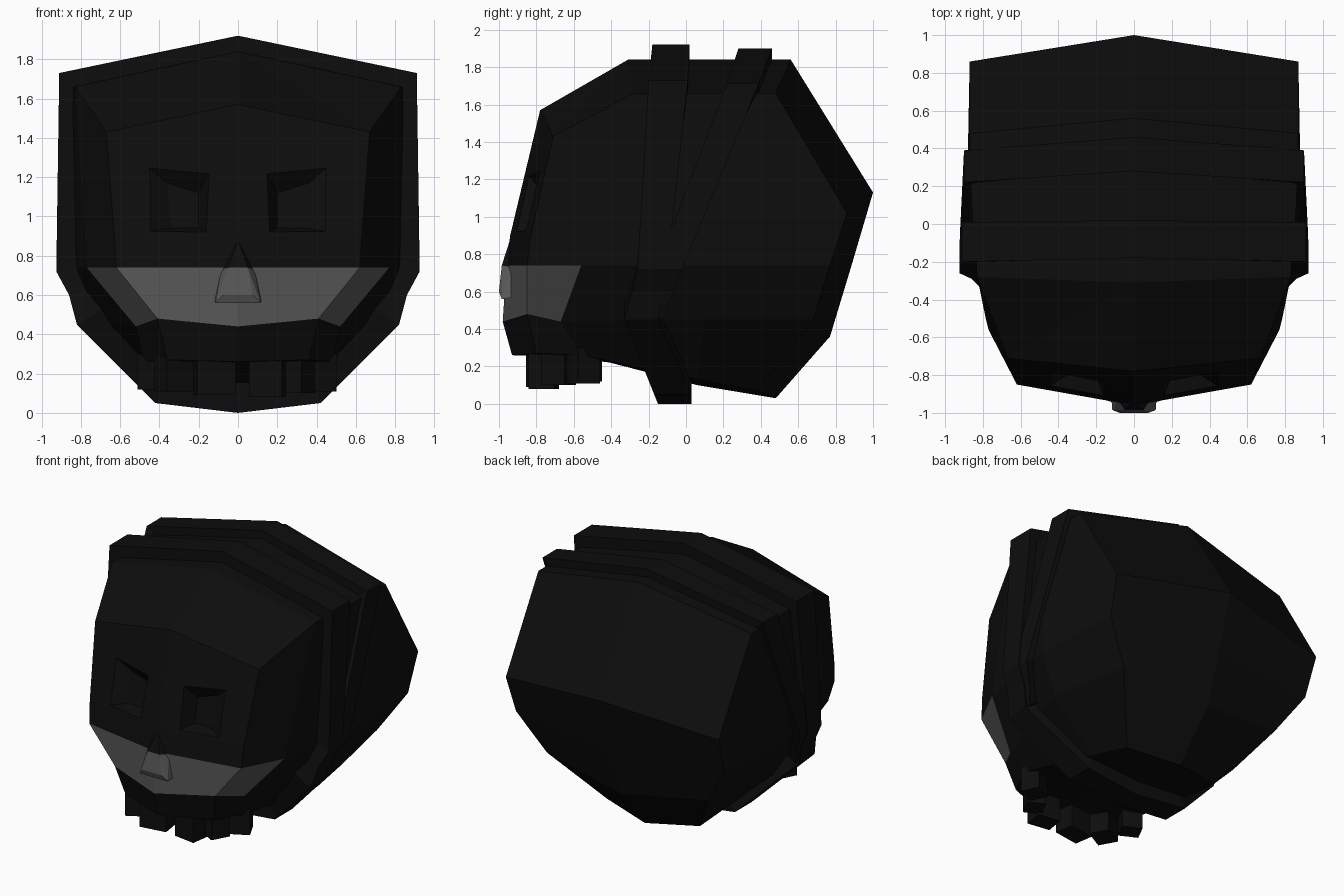
import bpy, bmesh
from mathutils import Vector, Matrix

if "Cube" in bpy.data.objects:
    bpy.data.objects.remove(bpy.data.objects["Cube"])


def material(name, v):
    m = bpy.data.materials.new(name)
    m.diffuse_color = (v, v, v, 1)
    m.use_nodes = True
    m.node_tree.nodes["Principled BSDF"].inputs["Base Color"].default_value = m.diffuse_color
    return m


BLACK = material("black", 0.004)
GREY = material("grey", 0.10)


def finish(name, bm, mats=(BLACK,)):
    bmesh.ops.recalc_face_normals(bm, faces=bm.faces[:])
    me = bpy.data.meshes.new(name)
    bm.to_mesh(me)
    bm.free()
    for m in mats:
        me.materials.append(m)
    ob = bpy.data.objects.new(name, me)
    bpy.context.collection.objects.link(ob)
    return ob


def add_mirrored(bm, polys):
    """Adds polygons (points, material index) and their mirror images, welded together."""
    verts = {}

    def vert(p):
        key = tuple(round(c, 4) + 0.0 for c in p)
        if key not in verts:
            verts[key] = bm.verts.new(key)
        return verts[key]

    for pts, mat in polys:
        for s in (1, -1):
            vs = list(dict.fromkeys(vert((p[0] * s, p[1], p[2])) for p in pts))
            if len(vs) > 2 and not bm.faces.get(vs):
                bm.faces.new(vs).material_index = mat


def loft(bm, loops):
    """Closed loft through equal-length loops with end caps."""
    rings = [[bm.verts.new(p) for p in lp] for lp in loops]
    n = len(rings[0])
    for a, b in zip(rings, rings[1:]):
        for i in range(n):
            j = (i + 1) % n
            bm.faces.new((a[i], a[j], b[j], b[i]))
    bm.faces.new(rings[0])
    bm.faces.new(rings[-1])


# Head: half grid, rows from roof ridge to underside, columns from front centre to back centre
ridge_f, ridge_b = (0, -.31, 1.84), (0, .56, 1.84)
rows = [
    [ridge_f, ridge_f, ridge_f, (0, .1, 1.84), ridge_b, ridge_b],
    [(0, -.78, 1.57), (.67, -.71, 1.43), (.83, -.28, 1.66), (.86, .1, 1.66), (.87, .48, 1.66), ridge_b],
    [(0, -.94, .90), (.63, -.83, .90), (.785, -.50, .95), (.885, .1, 1.0), (.87, .86, 1.02), (0, 1.0, 1.13)],
    [(0, -.96, .74), (.62, -.85, .74), (.77, -.56, .74), (.885, .1, .74), (.85, .77, .74), (0, .885, .74)],
    [(0, -.98, .44), (.41, -.85, .48), (.52, -.67, .44), (.78, .1, .45), (.66, .68, .45), (0, .77, .36)],
    [(0, -.93, .26), (.36, -.80, .27), (.48, -.56, .26), (.42, .06, .13), (.38, .38, .07), (0, .48, .03)],
    [(0, -.93, .26), (0, -.65, .25), (0, -.4, .22), (0, .06, .10), (0, .48, .03), (0, .48, .03)],
]
polys = []
for r in range(len(rows) - 1):
    for c in range(5):
        quad = [rows[r][c], rows[r][c + 1], rows[r + 1][c + 1], rows[r + 1][c]]
        polys.append((quad, 1 if r == 3 and c < 2 else 0))
bm = bmesh.new()
add_mirrored(bm, polys)
head = finish("head", bm, (BLACK, GREY))

# Eye sockets: tapered recesses cut into the face
outer = [(.14, 1.23), (.50, 1.29), (.48, .92), (.16, .92)]
inner = [(.20, 1.12), (.36, 1.17), (.34, .94), (.20, .94)]
bm = bmesh.new()
for s in (1, -1):
    loft(bm, [[(s * x, -1.1, z) for x, z in outer],
              [(s * x, -.89 + .10 * x + .2 * (z - 1.1), z) for x, z in outer],
              [(s * x, -.76 + .2 * (z - 1.1), z) for x, z in inner]])
cutter = finish("eye_socket_cutter", bm)
cutter.hide_render = True
cutter.hide_set(True)
mod = head.modifiers.new("eye_sockets", "BOOLEAN")
mod.operation, mod.object, mod.solver = "DIFFERENCE", cutter, "EXACT"

# Nose: faceted wedge, dark bridge and grey tip
bm = bmesh.new()
pts = [(0, -.94, .88), (0, -.90, .86)]
for s in (1, -1):
    pts += [(s * .05, -.985, .74), (s * .085, -.93, .73), (s * .075, -1.0, .60),
            (s * .115, -.985, .56), (s * .12, -.92, .57)]
for p in pts:
    bm.verts.new(p)
bmesh.ops.convex_hull(bm, input=bm.verts[:])
for f in bm.faces:
    f.material_index = 0 if f.calc_center_median().z > .74 else 1
finish("nose", bm, (BLACK, GREY))


# Straps: stations (x, z, front y, back y) from crown centre downwards, mirrored
def strap(name, stations):
    k, zc = .8, .95
    loops = [[(x, a, z), (x, b, z), (x * k, b, zc + (z - zc) * k), (x * k, a, zc + (z - zc) * k)]
             for x, z, a, b in stations]
    ps = []
    for p, q in zip(loops, loops[1:]):
        for i in range(4):
            j = (i + 1) % 4
            ps.append(([p[i], p[j], q[j], q[i]], 0))
    if stations[-1][0] > 0:
        ps.append((loops[-1], 0))
    b = bmesh.new()
    add_mirrored(b, ps)
    return finish(name, b)


strap("front_strap", [(0, 1.92, -.18, .02), (.91, 1.73, -.20, .01), (.925, .72, -.26, -.10),
                      (.86, .60, -.29, -.12), (.82, .45, -.33, -.15), (.42, .05, -.17, .03),
                      (0, 0, -.15, .03)])
strap("rear_strap", [(0, 1.90, .28, .46), (.90, 1.715, .22, .39), (.92, .72, -.16, -.02),
                     (.855, .60, -.20, -.07), (.81, .46, -.26, -.12)])

# Teeth: blocks hanging along the jaw (x, y, width, bottom z, turn)
for i, (x, y, w, zb, turn) in enumerate([(-.42, -.54, .13, .12, 1.1), (-.32, -.70, .17, .11, .5),
                                         (-.12, -.77, .20, .09, .15), (.15, -.76, .17, .08, -.15),
                                         (.30, -.68, .13, .10, -.5), (.41, -.55, .13, .11, -1.1)]):
    bm = bmesh.new()
    h = .30 - zb
    bmesh.ops.create_cube(bm, size=1, matrix=Matrix.Translation((x, y, zb + h / 2))
                          @ Matrix.Rotation(turn, 4, "Z") @ Matrix.Diagonal((w, .14, h, 1)))
    finish("tooth_%d" % (i + 1), bm)
